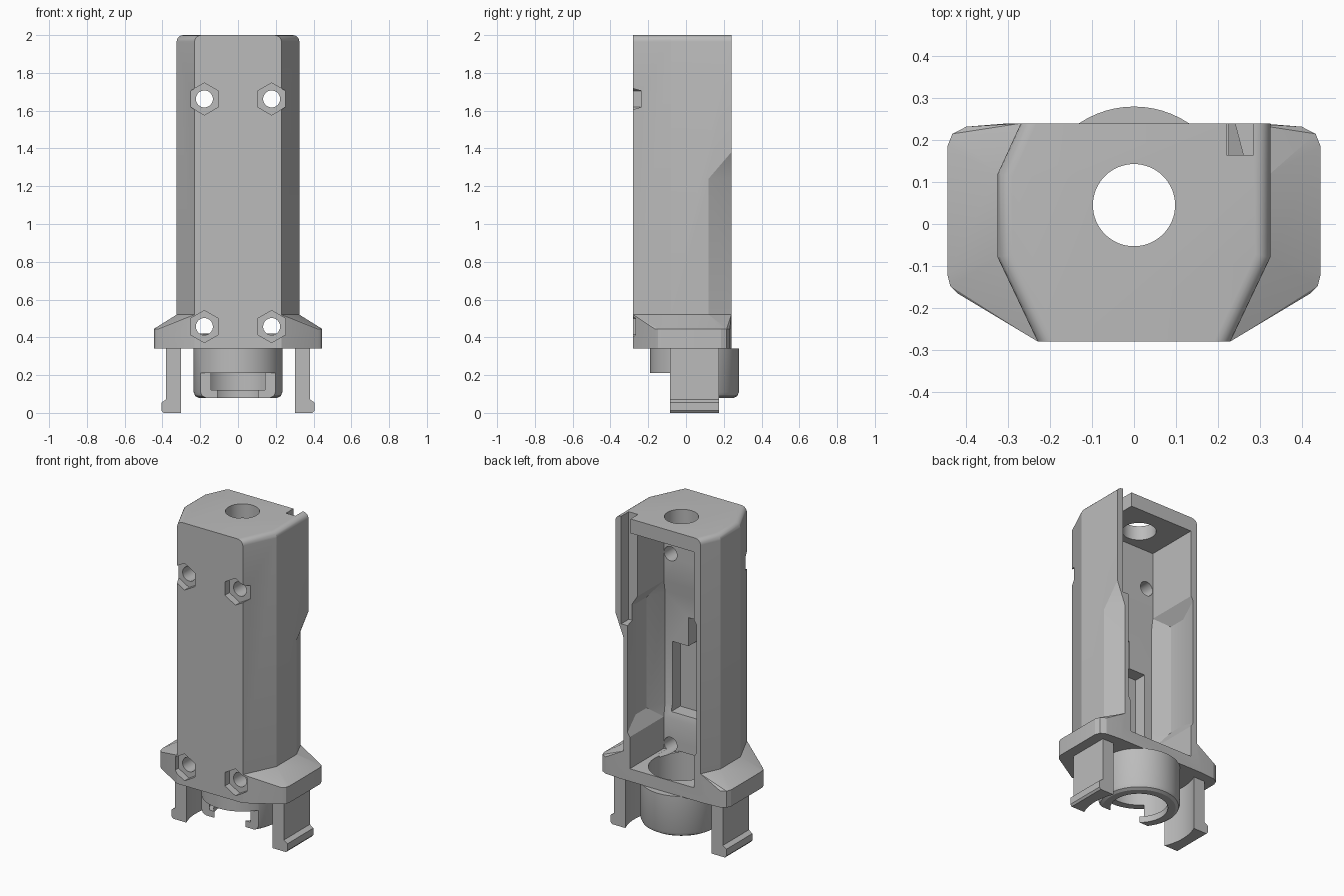
import bpy, bmesh, math
from mathutils import Matrix

cube = bpy.data.objects.get("Cube")
if cube:
    bpy.data.objects.remove(cube, do_unlink=True)

grey = bpy.data.materials.new("light_grey_plastic")
grey.use_nodes = True
COLOUR = (0.5, 0.5, 0.5, 1)
grey.diffuse_color = COLOUR
grey.node_tree.nodes["Principled BSDF"].inputs["Base Color"].default_value = COLOUR

AXIS_Y = 0.045  # centre line of the bore, socket and clips


def make(name, bm):
    bmesh.ops.recalc_face_normals(bm, faces=bm.faces)
    mesh = bpy.data.meshes.new(name)
    bm.to_mesh(mesh)
    bm.free()
    mesh.materials.append(grey)
    obj = bpy.data.objects.new(name, mesh)
    bpy.context.collection.objects.link(obj)
    return obj


def hull(name, points):
    bm = bmesh.new()
    for p in points:
        bm.verts.new(p)
    res = bmesh.ops.convex_hull(bm, input=bm.verts[:])
    loose = [v for v in bm.verts if not v.link_faces]
    bmesh.ops.delete(bm, geom=loose, context='VERTS')
    bmesh.ops.dissolve_limit(bm, angle_limit=0.01, verts=bm.verts[:], edges=bm.edges[:])
    return make(name, bm)


def ring(outline, z):
    return [(x, y, z) for x, y in outline]


def prism(name, outline, z0, z1):
    return hull(name, ring(outline, z0) + ring(outline, z1))


def box(name, x0, x1, y0, y1, z0, z1):
    return prism(name, [(x0, y0), (x1, y0), (x1, y1), (x0, y1)], z0, z1)


def cylinder(name, r, z0, z1, sides=64):
    bm = bmesh.new()
    bmesh.ops.create_cone(bm, cap_ends=True, segments=sides, radius1=r, radius2=r,
                          depth=z1 - z0, matrix=Matrix.Translation((0, AXIS_Y, (z0 + z1) / 2)))
    return make(name, bm)


def y_bar(name, r, sides, x, z, y0, y1):
    # bar running along y; a six-sided one has a corner pointing up
    m = Matrix.Translation((x, (y0 + y1) / 2, z)) @ Matrix.Rotation(math.pi / 2, 4, 'X')
    bm = bmesh.new()
    bmesh.ops.create_cone(bm, cap_ends=True, segments=sides, radius1=r, radius2=r,
                          depth=y1 - y0, matrix=m)
    return make(name, bm)


def combine(obj, other, operation='DIFFERENCE'):
    mod = obj.modifiers.new("bool", 'BOOLEAN')
    mod.operation = operation
    mod.solver = 'EXACT'
    mod.object = other
    bpy.context.view_layer.update()
    dg = bpy.context.evaluated_depsgraph_get()
    mesh = bpy.data.meshes.new_from_object(obj.evaluated_get(dg))
    obj.modifiers.clear()
    obj.data = mesh
    bpy.data.objects.remove(other, do_unlink=True)


def both(half):
    return half + [(-x, y) for x, y in half]


def smooth(obj, angle=30):
    bpy.ops.object.select_all(action='DESELECT')
    obj.select_set(True)
    bpy.context.view_layer.objects.active = obj
    bpy.ops.object.shade_smooth_by_angle(angle=math.radians(angle))


# Tall housing, with one back corner left square
section = [(-0.23, -0.28), (0.23, -0.28), (0.325, -0.08), (0.325, 0.24),
           (-0.27, 0.24), (-0.325, 0.12), (-0.325, -0.08)]
housing = prism("housing", section, 0.46, 2.0)

# Round the top edges along the two sides
bm = bmesh.new()
bm.from_mesh(housing.data)
top = [e for e in bm.edges if all(v.co.z > 1.99 for v in e.verts)
       and abs(e.verts[0].co.y - e.verts[1].co.y) > 0.01]
bmesh.ops.bevel(bm, geom=top, offset=0.035, segments=5, profile=0.5, affect='EDGES')
bm.to_mesh(housing.data)
bm.free()

# Chamfer the lower part of the square corner, ending in a slope
corner = [(0.38, 0.0), (0.215, 0.36), (0.38, 0.36)]
combine(housing, hull("corner_cutter", ring(corner, 0.4) + [
    (0.38, 0.0, 1.24), (0.215, 0.36, 1.24), (0.38, 0.36, 1.66)]))

# Flared foot flange
flange = both([(0.23, -0.28), (0.42, -0.166), (0.438, -0.148), (0.445, -0.12),
               (0.445, 0.185), (0.433, 0.215), (0.40, 0.232), (0.30, 0.24)])
neck = both([(0.23, -0.28), (0.325, -0.08), (0.325, 0.12), (0.27, 0.24)])
combine(housing, hull("flange", ring(flange, 0.34) + ring(flange, 0.445)
                      + ring(neck, 0.52)), 'UNION')

# Inner cavity, open at the back: wide middle with narrower ends
end = both([(0.225, -0.10), (0.225, 0.30)])
middle = both([(0.225, 0.30), (0.225, 0.24), (0.275, 0.11), (0.275, 0.0), (0.23, -0.12)])
combine(housing, hull("middle_cutter", ring(end, 0.62) + ring(middle, 0.70)
                      + ring(middle, 1.40) + ring(end, 1.48)))
combine(housing, prism("lower_cutter", end, 0.42, 0.66))
combine(housing, prism("upper_cutter", end, 1.44, 1.91))

# Recess in the inside of the front wall
combine(housing, box("recess_cutter", -0.18, 0.18, -0.2, 0.0, 0.66, 1.1))
combine(housing, box("recess_top_cutter", -0.066, 0.066, -0.2, 0.0, 1.0, 1.28))

# Side slot open to the top and back
combine(housing, box("slot_cutter", 0.22, 0.285, 0.165, 0.3, 1.32, 2.1))

# Round openings in the top and floor
combine(housing, cylinder("top_hole_cutter", 0.098, 1.8, 2.1))
combine(housing, cylinder("floor_hole_cutter", 0.19, 0.3, 0.43))

# Four screw holes with hexagonal nut pockets
for x in (-0.178, 0.178):
    for z in (0.457, 1.662):
        combine(housing, y_bar("nut_cutter", 0.085, 6, x, z, -0.35, -0.235))
        combine(housing, y_bar("screw_cutter", 0.045, 32, x, z, -0.3, 0.0))
smooth(housing, 20)

# Round socket under the floor, lathed and opened at the lower front
profile = [(0.19, 0.34), (0.235, 0.34), (0.235, 0.11), (0.227, 0.09),
           (0.21, 0.08), (0.165, 0.08), (0.165, 0.12), (0.19, 0.12)]
bm = bmesh.new()
verts = [bm.verts.new((r, AXIS_Y, z)) for r, z in profile]
edges = [bm.edges.new((verts[i], verts[(i + 1) % len(verts)])) for i in range(len(verts))]
bmesh.ops.spin(bm, geom=verts + edges, cent=(0, AXIS_Y, 0), axis=(0, 0, 1),
               angle=2 * math.pi, steps=64, use_duplicate=False)
bmesh.ops.remove_doubles(bm, verts=bm.verts[:], dist=0.0005)
socket = make("socket_ring", bm)
combine(socket, box("gap_cutter", -0.3, 0.3, -0.4, -0.08, 0.0, 0.21))
smooth(socket)

# Two hooked clips with a curved inner face
clip = [(0.28, 0.0), (0.395, 0.0), (0.405, 0.012), (0.405, 0.055),
        (0.38, 0.072), (0.38, 0.34), (0.28, 0.34)]
for side, name in ((1, "left_clip"), (-1, "right_clip")):
    bm = bmesh.new()
    face = bm.faces.new([bm.verts.new((side * x, -0.085, z)) for x, z in clip])
    new = bmesh.ops.extrude_face_region(bm, geom=[face])["geom"]
    bmesh.ops.translate(bm, vec=(0, 0.26, 0),
                        verts=[g for g in new if isinstance(g, bmesh.types.BMVert)])
    obj = make(name, bm)
    combine(obj, cylinder("clip_cutter", 0.328, -0.1, 0.5, 96))
    smooth(obj)
